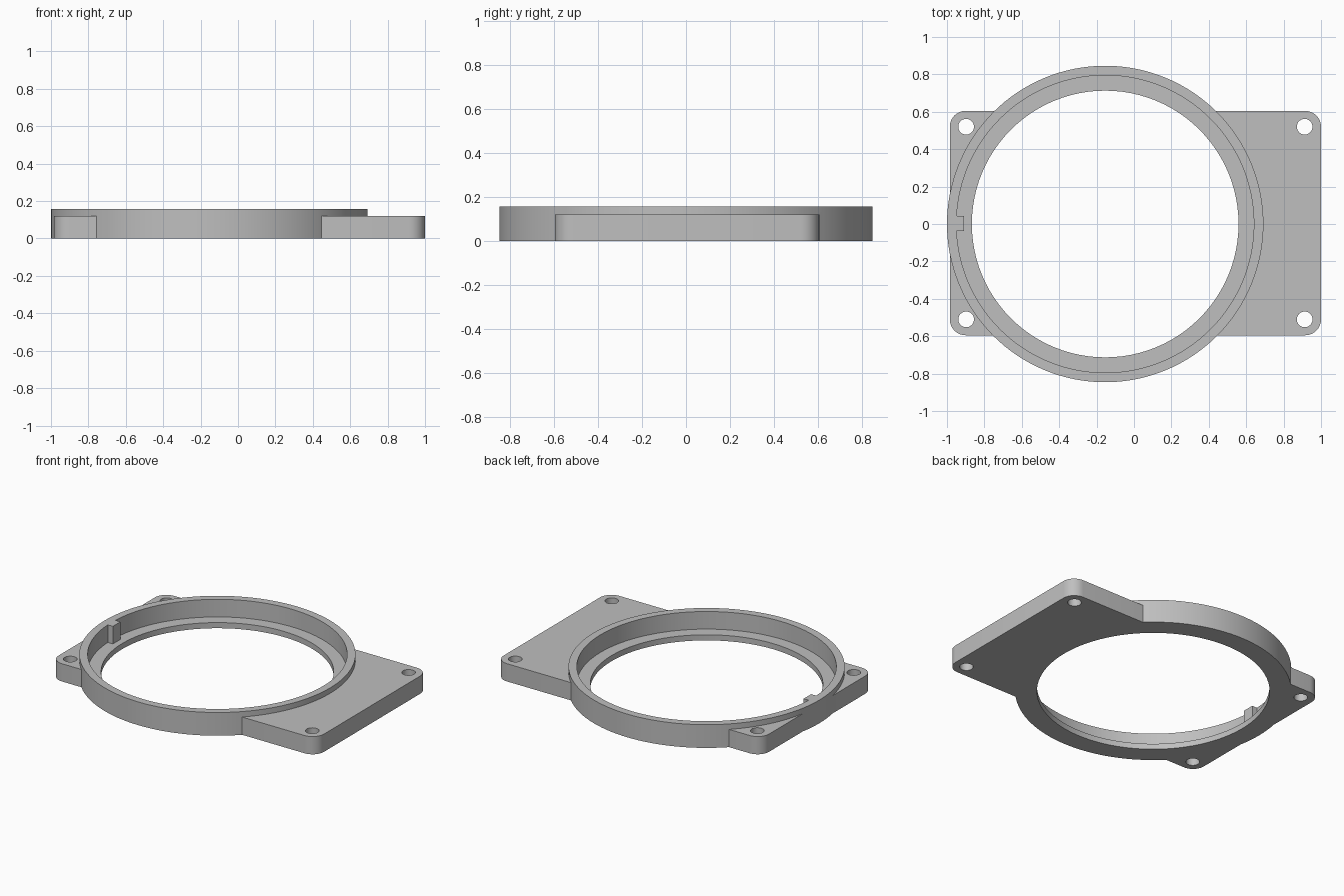
import bpy
import bmesh
import math

old = bpy.data.objects.get("Cube")
if old:
    bpy.data.objects.remove(old, do_unlink=True)

RING_X = -0.154      # ring axis
RING_R, WALL_R, BORE_R = 0.846, 0.795, 0.713
RING_H, PLATE_H, LEDGE_H = 0.157, 0.12, 0.038
PLATE_X, PLATE_Y = 0.0075, 0.005

grey = bpy.data.materials.new("light grey")
grey.use_nodes = True
colour = (0.52, 0.52, 0.52, 1)
grey.diffuse_color = colour
grey.node_tree.nodes["Principled BSDF"].inputs["Base Color"].default_value = colour


def finish(name, bm):
    bmesh.ops.recalc_face_normals(bm, faces=bm.faces)
    mesh = bpy.data.meshes.new(name)
    bm.to_mesh(mesh)
    bm.free()
    mesh.materials.append(grey)
    obj = bpy.data.objects.new(name, mesh)
    bpy.context.collection.objects.link(obj)
    return obj


def cylinder(name, x, y, radius, z0, z1, sides):
    bm = bmesh.new()
    bmesh.ops.create_cone(bm, cap_ends=True, segments=sides, radius1=radius,
                          radius2=radius, depth=z1 - z0)
    bmesh.ops.translate(bm, verts=bm.verts, vec=(x, y, (z0 + z1) / 2))
    return finish(name, bm)


def box(name, x0, x1, y0, y1, z0, z1, corner=0):
    bm = bmesh.new()
    bmesh.ops.create_cube(bm, size=1)
    bmesh.ops.scale(bm, verts=bm.verts, vec=(x1 - x0, y1 - y0, z1 - z0))
    bmesh.ops.translate(bm, verts=bm.verts,
                        vec=((x0 + x1) / 2, (y0 + y1) / 2, (z0 + z1) / 2))
    if corner:
        upright = [e for e in bm.edges
                   if abs(e.verts[0].co.z - e.verts[1].co.z) > 0.01]
        bmesh.ops.bevel(bm, geom=upright, offset=corner, segments=8,
                        profile=0.5, affect='EDGES')
    return finish(name, bm)


def combine(target, other, operation):
    mod = target.modifiers.new("combine", 'BOOLEAN')
    mod.operation = operation
    mod.solver = 'EXACT'
    mod.object = other
    bpy.context.view_layer.objects.active = target
    bpy.ops.object.modifier_apply(modifier=mod.name)
    bpy.data.objects.remove(other, do_unlink=True)


# Rounded mounting plate joined to the taller ring
body = box("mounting_ring_plate", PLATE_X - 0.9925, PLATE_X + 0.9925,
           PLATE_Y - 0.6, PLATE_Y + 0.6, 0, PLATE_H, corner=0.085)
combine(body, cylinder("ring", RING_X, 0, RING_R, 0, RING_H, 128), 'UNION')

# Stepped opening; the notch in the wide cutter leaves the locating tab
recess = cylinder("recess_cutter", RING_X, 0, WALL_R, LEDGE_H, 0.5, 128)
combine(recess, box("tab_notch", -1.2, -0.91, -0.037, 0.043, -0.5, 1), 'DIFFERENCE')
combine(body, recess, 'DIFFERENCE')
combine(body, cylinder("bore_cutter", RING_X, 0, BORE_R, -0.5, 0.5, 96), 'DIFFERENCE')

# Four screw holes
for sx in (-1, 1):
    for sy in (-1, 1):
        hole = cylinder("hole_cutter", PLATE_X + sx * 0.905, PLATE_Y + sy * 0.515,
                        0.042, -0.5, 0.5, 32)
        combine(body, hole, 'DIFFERENCE')

# Smooth curved walls, crisp edges
bpy.ops.object.select_all(action='DESELECT')
body.select_set(True)
bpy.context.view_layer.objects.active = body
bpy.ops.object.shade_smooth_by_angle(angle=math.radians(30))
